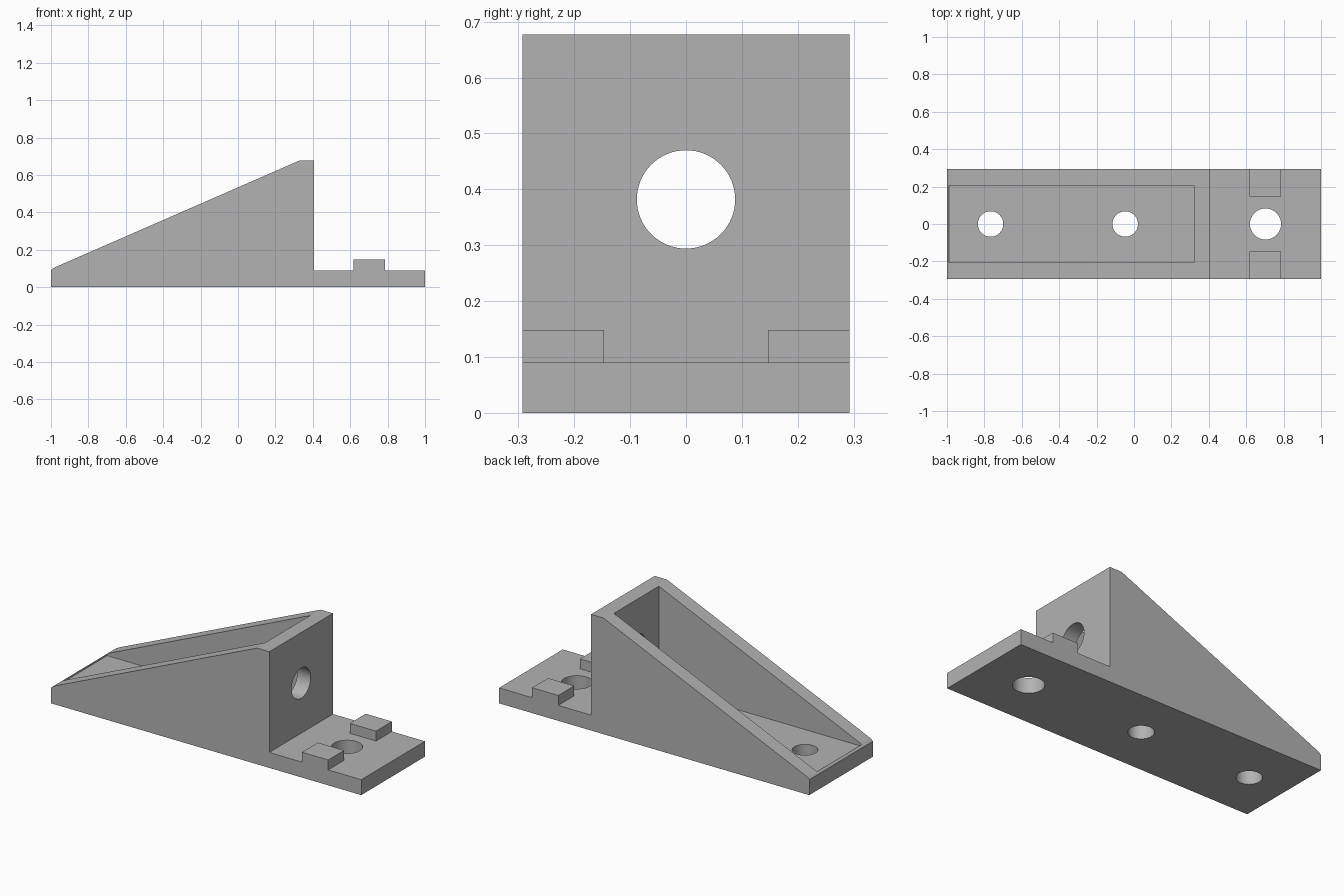
import bpy, bmesh, math
from mathutils import Matrix

if "Cube" in bpy.data.objects:
    bpy.data.objects.remove(bpy.data.objects["Cube"], do_unlink=True)

HALF = 0.293    # half width
BASE = 0.09     # base plate thickness

grey = bpy.data.materials.new("plain_grey")
grey.use_nodes = True
grey.diffuse_color = (0.45, 0.45, 0.45, 1)
grey.node_tree.nodes["Principled BSDF"].inputs["Base Color"].default_value = grey.diffuse_color


def finish(name, bm):
    bmesh.ops.recalc_face_normals(bm, faces=bm.faces)
    mesh = bpy.data.meshes.new(name)
    bm.to_mesh(mesh)
    bm.free()
    mesh.materials.append(grey)
    obj = bpy.data.objects.new(name, mesh)
    bpy.context.collection.objects.link(obj)
    return obj


def prism(name, profile, y0, y1):
    """Extrude an x-z outline from y0 to y1."""
    bm = bmesh.new()
    face = bm.faces.new([bm.verts.new((x, y0, z)) for x, z in profile])
    ext = bmesh.ops.extrude_face_region(bm, geom=[face])["geom"]
    verts = [g for g in ext if isinstance(g, bmesh.types.BMVert)]
    bmesh.ops.translate(bm, verts=verts, vec=(0, y1 - y0, 0))
    return finish(name, bm)


def box(name, x0, x1, y0, y1, z0, z1):
    return prism(name, [(x0, z0), (x1, z0), (x1, z1), (x0, z1)], y0, y1)


def rod(name, radius, depth, centre, along_x=False):
    bm = bmesh.new()
    turn = Matrix.Rotation(math.pi / 2, 4, "Y") if along_x else Matrix()
    bmesh.ops.create_cone(bm, cap_ends=True, segments=64, radius1=radius, radius2=radius,
                          depth=depth, matrix=Matrix.Translation(centre) @ turn)
    return finish(name, bm)


# Wedge-shaped body with base plate and upright wall
bracket = prism("bracket_body", [
    (-1, 0), (1, 0), (1, BASE), (0.407, BASE), (0.407, 0.677),
    (0.328, 0.677), (-0.973, 0.109), (-0.99, 0.1), (-1, BASE)], -HALF, HALF)

# Open pocket, screw holes and the hole through the upright wall
cutters = [
    box("pocket_cutter", -0.988, 0.32, -0.207, 0.207, BASE, 1),
    rod("end_hole_cutter", 0.068, 0.5, (-0.767, 0, 0)),
    rod("middle_hole_cutter", 0.068, 0.5, (-0.047, 0, 0)),
    rod("tongue_hole_cutter", 0.083, 0.5, (0.703, 0, 0)),
    rod("wall_hole_cutter", 0.088, 0.3, (0.38, 0, 0.382), True),
]
bpy.context.view_layer.objects.active = bracket
for cutter in cutters:
    mod = bracket.modifiers.new(cutter.name, "BOOLEAN")
    mod.operation = "DIFFERENCE"
    mod.solver = "EXACT"
    mod.object = cutter
    bpy.ops.object.modifier_apply(modifier=mod.name)
    bpy.data.objects.remove(cutter, do_unlink=True)

# Locating blocks on both sides of the tongue
box("left_block", 0.618, 0.787, 0.147, HALF, BASE, 0.148)
box("right_block", 0.618, 0.787, -HALF, -0.147, BASE, 0.148)

# Smooth hole walls, crisp edges
bpy.ops.object.select_all(action="DESELECT")
bracket.select_set(True)
bpy.context.view_layer.objects.active = bracket
bpy.ops.object.shade_smooth_by_angle(angle=math.radians(20))
